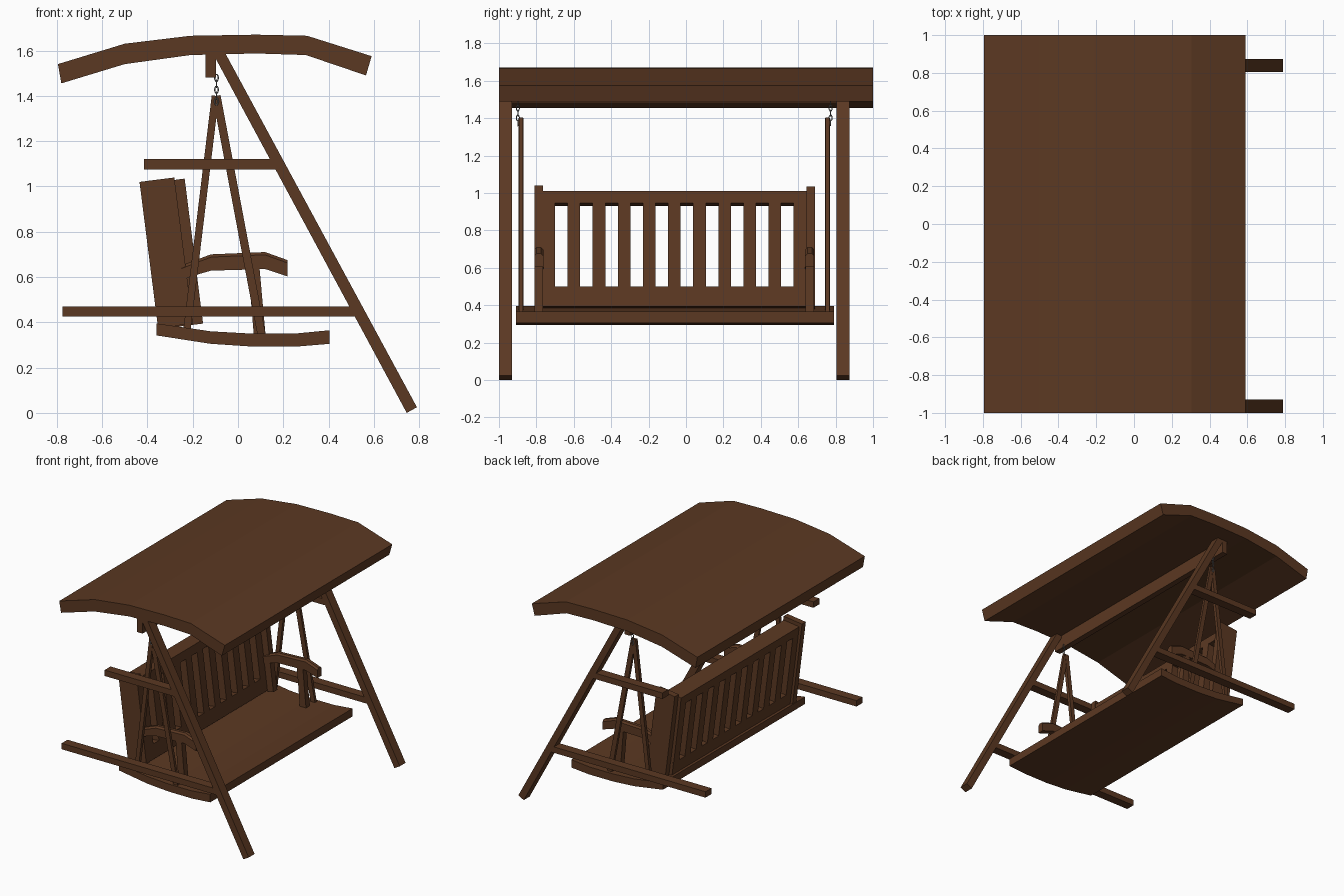
import bpy, bmesh, math
from mathutils import Vector, Matrix

if "Cube" in bpy.data.objects:
    bpy.data.objects.remove(bpy.data.objects["Cube"])


def material(name, col):
    m = bpy.data.materials.new(name)
    m.diffuse_color = (*col, 1)
    m.use_nodes = True
    m.node_tree.nodes["Principled BSDF"].inputs["Base Color"].default_value = m.diffuse_color
    return m


WOOD = material("brown_wood", (0.105, 0.040, 0.016))
STEEL = material("grey_steel", (0.16, 0.16, 0.16))
MID = -0.063  # centre plane of frame and bench


def finish(bm, name, mat):
    bmesh.ops.recalc_face_normals(bm, faces=bm.faces)
    me = bpy.data.meshes.new(name)
    bm.to_mesh(me)
    bm.free()
    me.materials.append(mat)
    ob = bpy.data.objects.new(name, me)
    bpy.context.collection.objects.link(ob)
    return ob


def add_prism(bm, pts, y0, y1):
    # extrude an x-z outline along y
    a = [bm.verts.new((x, y0, z)) for x, z in pts]
    b = [bm.verts.new((x, y1, z)) for x, z in pts]
    bm.faces.new(a)
    bm.faces.new(b[::-1])
    n = len(pts)
    for i in range(n):
        j = (i + 1) % n
        bm.faces.new((a[i], b[i], b[j], a[j]))


def prism(name, pts, y0, y1):
    bm = bmesh.new()
    add_prism(bm, pts, y0, y1)
    return finish(bm, name, WOOD)


def pair(name, pts, y0, y1):
    prism(name + "_left", pts, y0, y1)
    prism(name + "_right", pts, 2 * MID - y1, 2 * MID - y0)


def rect(x0, x1, z0, z1):
    return [(x0, z0), (x1, z0), (x1, z1), (x0, z1)]


def bar(p, q, w):
    p, q = Vector(p), Vector(q)
    d = (q - p).normalized()
    s = Vector((-d.y, d.x)) * w / 2
    return [tuple(v) for v in (p - s, p + s, q + s, q - s)]


# arched canopy
prism("canopy", [(-0.795, 1.54), (-0.50, 1.63), (-0.21, 1.665), (0.08, 1.67), (0.305, 1.665),
                 (0.59, 1.575), (0.565, 1.49), (0.30, 1.58), (0.08, 1.587), (-0.21, 1.58),
                 (-0.50, 1.54), (-0.78, 1.455)], -1, 1)

# frame: slanted legs, side bars, top beam
pair("slanted_leg", [(0.745, 0.0), (0.79, 0.025), (-0.06, 1.595), (-0.115, 1.595)], -1, -0.93)
pair("lower_side_bar", rect(-0.775, 0.52, 0.425, 0.47), -1, -0.93)
pair("upper_side_bar", rect(-0.415, 0.17, 1.075, 1.12), -1, -0.93)
prism("top_beam", rect(-0.143, -0.098, 1.48, 1.595), -1, 0.874)

# hanger rods
pair("rear_hanger_rod", bar((-0.10, 1.40), (-0.225, 0.37), 0.032), -0.895, -0.87)
pair("front_hanger_rod", bar((-0.095, 1.40), (0.105, 0.34), 0.036), -0.893, -0.872)


# chains
def chain(name, y):
    bm = bmesh.new()
    seg, sides, r = 12, 6, 0.0028
    for k in range(5):
        zc = 1.375 + k * 0.026
        turn = Matrix.Rotation(k * math.pi / 2, 3, 'Z')
        rings = []
        for i in range(seg):
            t = 2 * math.pi * i / seg
            out = Vector((math.cos(t), 0, math.sin(t)))
            c = Vector((0.008 * out.x, 0, 0.016 * out.z))
            ring = []
            for j in range(sides):
                u = 2 * math.pi * j / sides
                p = c + out * r * math.cos(u) + Vector((0, r * math.sin(u), 0))
                ring.append(bm.verts.new(turn @ p + Vector((-0.095, y, zc))))
            rings.append(ring)
        for i in range(seg):
            a, b = rings[i], rings[(i + 1) % seg]
            for j in range(sides):
                m = (j + 1) % sides
                bm.faces.new((a[j], b[j], b[m], a[m]))
    finish(bm, name, STEEL)


chain("chain_left", -0.899)
chain("chain_right", 0.773)

# curved seat
prism("seat", [(-0.36, 0.395), (-0.12, 0.36), (0.06, 0.35), (0.25, 0.35), (0.405, 0.365),
               (0.405, 0.305), (0.26, 0.293), (0.06, 0.293), (-0.12, 0.305), (-0.36, 0.342)],
      -0.91, 0.79)


# reclined backrest: outline from height range and depth range along the tilt
def tilted(s0, s1, d0, d1, dx=0.0):
    return [(-0.353 + dx - 0.126 * s + 0.992 * d, 0.375 + 0.992 * s + 0.126 * d)
            for s, d in ((s0, d0), (s0, d1), (s1, d1), (s1, d0))]


prism("back_side_panel_left", tilted(0, 0.65, 0, 0.155), -0.81, -0.765)
prism("back_side_panel_right", tilted(0, 0.645, 0, 0.155, 0.045), 0.643, 0.69)

prism("back_top_rail", tilted(0.556, 0.621, 0.02, 0.15), -0.766, 0.645)
prism("back_bottom_rail", tilted(0, 0.107, 0.02, 0.15), -0.766, 0.645)
bm = bmesh.new()
add_prism(bm, tilted(0.107, 0.556, 0.02, 0.15), -0.766, -0.70)
for i in range(10):
    y = -0.70 + 0.067 + i * 0.1343
    add_prism(bm, tilted(0.107, 0.556, 0.02, 0.15), y, y + 0.0673)
finish(bm, "back_slats", WOOD)

# armrests with chamfered top edges
arm = [(-0.25, 0.65), (-0.20, 0.67), (-0.12, 0.70), (0.12, 0.71), (0.218, 0.675),
       (0.218, 0.603), (0.12, 0.635), (-0.12, 0.628), (-0.20, 0.605), (-0.25, 0.585)]
pair("armrest", arm, -0.811, -0.763)
for side in ("left", "right"):
    ob = bpy.data.objects["armrest_" + side]
    bm = bmesh.new()
    bm.from_mesh(ob.data)
    edges = [e for e in bm.edges
             if abs(e.verts[0].co.y - e.verts[1].co.y) < 1e-4
             and all(v.co.z > 0.645 for v in e.verts)]
    bmesh.ops.bevel(bm, geom=edges, offset=0.012, segments=1, affect='EDGES')
    bm.to_mesh(ob.data)
    bm.free()
pair("armrest_post", [(0.07, 0.34), (0.122, 0.34), (0.095, 0.64), (0.045, 0.64)], -0.81, -0.765)
